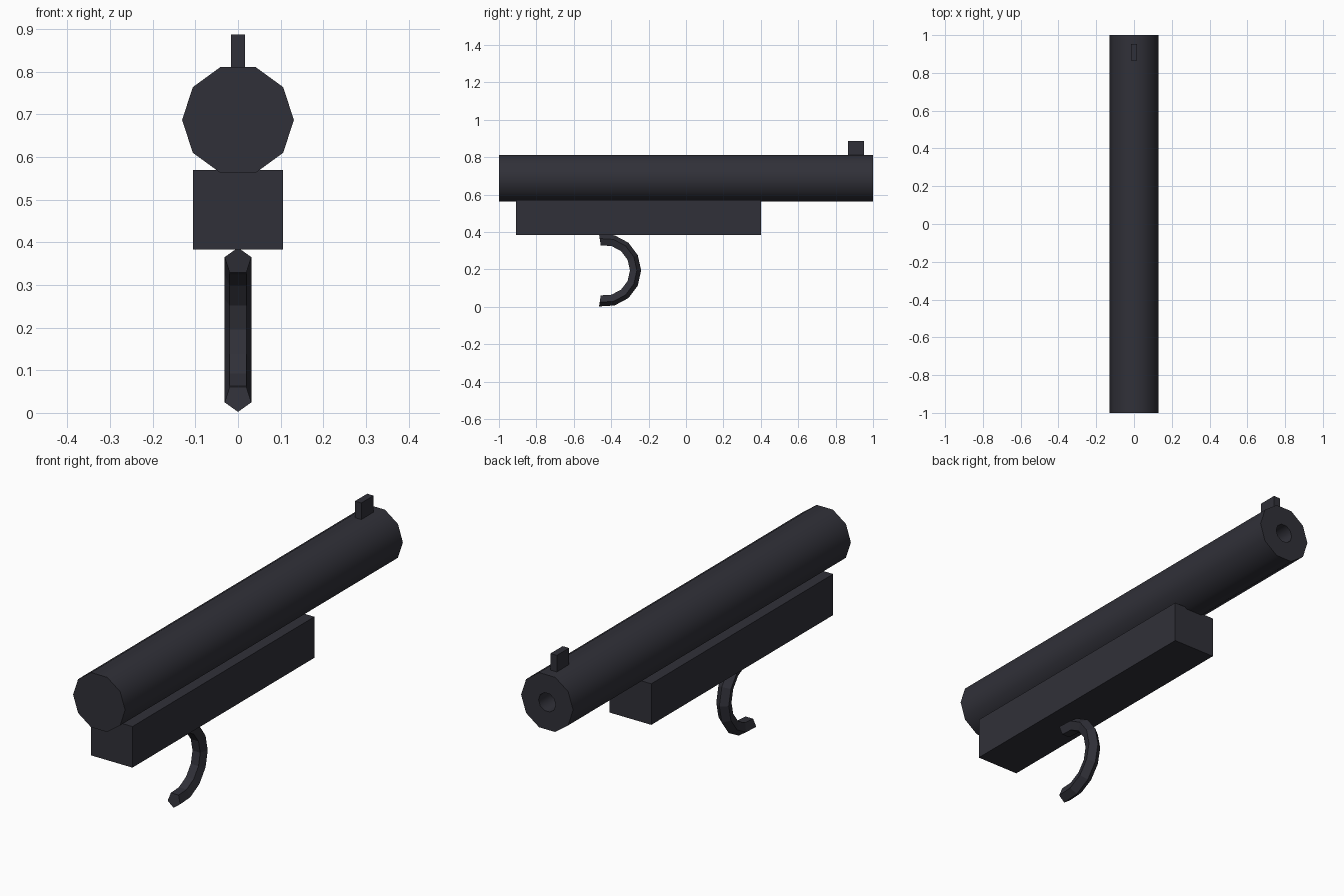
import bpy, bmesh
from math import sin, cos, pi, radians
from mathutils import Vector

cube = bpy.data.objects.get("Cube")
if cube:
    bpy.data.objects.remove(cube, do_unlink=True)

# Single gunmetal colour
metal = bpy.data.materials.new("dark gunmetal")
metal.use_nodes = True
colour = (0.03, 0.03, 0.04, 1)
metal.diffuse_color = colour
bsdf = next(n for n in metal.node_tree.nodes if n.type == 'BSDF_PRINCIPLED')
bsdf.inputs["Base Color"].default_value = colour


def add_object(name, bm):
    bmesh.ops.recalc_face_normals(bm, faces=bm.faces)
    mesh = bpy.data.meshes.new(name)
    bm.to_mesh(mesh)
    bm.free()
    mesh.materials.append(metal)
    obj = bpy.data.objects.new(name, mesh)
    bpy.context.collection.objects.link(obj)
    return obj


def loft(name, rings):
    """Skin a list of equal-sized rings and cap both ends."""
    bm = bmesh.new()
    loops = [[bm.verts.new(p) for p in ring] for ring in rings]
    n = len(loops[0])
    for a, b in zip(loops, loops[1:]):
        for i in range(n):
            j = (i + 1) % n
            bm.faces.new((a[i], a[j], b[j], b[i]))
    bm.faces.new(loops[0])
    bm.faces.new(loops[-1])
    return add_object(name, bm)


def box(name, low, high):
    low, high = Vector(low), Vector(high)
    bm = bmesh.new()
    bmesh.ops.create_cube(bm, size=1)
    bmesh.ops.scale(bm, vec=high - low, verts=bm.verts)
    bmesh.ops.translate(bm, vec=(low + high) / 2, verts=bm.verts)
    return add_object(name, bm)


# Ten-sided barrel with a bore sunk into the rear-facing end
def barrel_ring(y, r, sides=10):
    return [(r * cos(2 * pi * i / sides), y, 0.687 + r * sin(2 * pi * i / sides))
            for i in range(sides)]


barrel = loft("barrel", [barrel_ring(y, r) for y, r in
                         ((-1, 0.131), (1, 0.131), (1, 0.043), (0.7, 0.043))])
bpy.ops.object.select_all(action='DESELECT')
barrel.select_set(True)
bpy.context.view_layer.objects.active = barrel
bpy.ops.object.shade_smooth_by_angle(angle=radians(40))

# Stock block under the barrel and sight on top
box("lower_body", (-0.105, -0.91, 0.383), (0.105, 0.40, 0.57))
box("sight", (-0.016, 0.865, 0.78), (0.016, 0.953, 0.887))


# Trigger: pentagonal section swept round an arc, apex outward
def trigger_ring(angle, tube=0.033, radius=0.162):
    ring = []
    for i in range(5):
        t = 2 * pi * i / 5
        r = radius + tube * cos(t)
        ring.append((tube * sin(t), -0.435 + r * cos(angle), 0.195 + r * sin(angle)))
    return ring


loft("trigger", [trigger_ring(radians(24.7 * k)) for k in range(-4, 5)])
